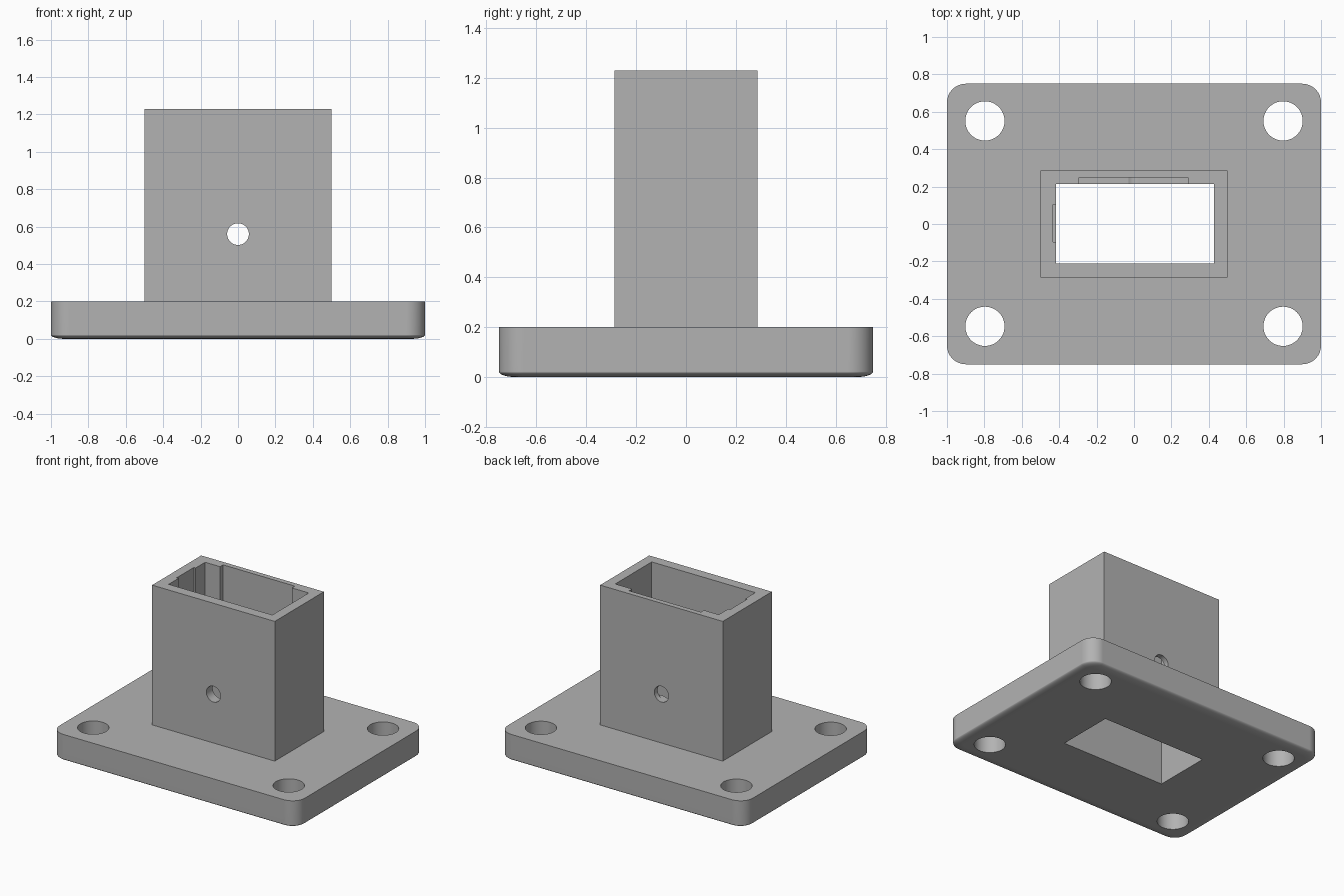
import bpy, bmesh, math
from mathutils import Vector

if "Cube" in bpy.data.objects:
    bpy.data.objects.remove(bpy.data.objects["Cube"])

grey = bpy.data.materials.new("plain grey")
grey.use_nodes = True
COLOUR = (0.45, 0.45, 0.45, 1)
grey.diffuse_color = COLOUR
grey.node_tree.nodes["Principled BSDF"].inputs["Base Color"].default_value = COLOUR


def finish(bm, name):
    bmesh.ops.recalc_face_normals(bm, faces=bm.faces)
    mesh = bpy.data.meshes.new(name)
    bm.to_mesh(mesh)
    bm.free()
    mesh.materials.append(grey)
    obj = bpy.data.objects.new(name, mesh)
    bpy.context.collection.objects.link(obj)
    return obj


def box(name, low, high):
    bm = bmesh.new()
    bmesh.ops.create_cube(bm, size=1)
    low, high = Vector(low), Vector(high)
    for v in bm.verts:
        v.co = (low + high) / 2 + v.co * (high - low)
    return finish(bm, name)


def cylinder(name, centre, radius, depth, along_y=False):
    bm = bmesh.new()
    bmesh.ops.create_cone(bm, cap_ends=True, segments=48, radius1=radius,
                          radius2=radius, depth=depth)
    for v in bm.verts:
        if along_y:
            v.co = Vector((v.co.x, v.co.z, -v.co.y))
        v.co += Vector(centre)
    return finish(bm, name)


def rounded_ring(bm, half_x, half_y, radius, z, steps=8):
    ring = []
    for i, (sx, sy) in enumerate([(1, 1), (-1, 1), (-1, -1), (1, -1)]):
        for k in range(steps + 1):
            a = math.pi / 2 * (i + k / steps)
            ring.append(bm.verts.new((sx * (half_x - radius) + radius * math.cos(a),
                                      sy * (half_y - radius) + radius * math.sin(a), z)))
    return ring


def cut(obj, cutters):
    bpy.ops.object.select_all(action="DESELECT")
    bpy.context.view_layer.objects.active = obj
    obj.select_set(True)
    for c in cutters:
        c.hide_render = True
        mod = obj.modifiers.new("cut", "BOOLEAN")
        mod.operation, mod.solver, mod.object = "DIFFERENCE", "EXACT", c
        bpy.ops.object.modifier_apply(modifier=mod.name)
        bpy.data.objects.remove(c)
    bpy.ops.object.shade_smooth_by_angle(angle=math.radians(35))
    weighted = obj.modifiers.new("clean shading", "WEIGHTED_NORMAL")
    weighted.keep_sharp = True


def slot(low, high):
    return box("slot_cutter", (-0.417, -0.212, low), (0.428, 0.213, high))


# Base plate: rounded corners, shallow rolled lower edge
PLATE_TOP, ROLL_IN, ROLL_UP = 0.2, 0.07, 0.022
bm = bmesh.new()
rings = []
for k in range(7):
    a = math.pi / 2 * k / 6
    inset = ROLL_IN * (1 - math.sin(a))
    rings.append(rounded_ring(bm, 1 - inset, 0.75 - inset, 0.1 - inset,
                              ROLL_UP * (1 - math.cos(a))))
rings.append(rounded_ring(bm, 1, 0.75, 0.1, PLATE_TOP))
for lower, upper in zip(rings, rings[1:]):
    for i in range(len(lower)):
        j = (i + 1) % len(lower)
        bm.faces.new((lower[i], lower[j], upper[j], upper[i]))
bm.faces.new(rings[0][::-1])
bm.faces.new(rings[-1])
base_plate = finish(bm, "base_plate")
bolt_holes = [cylinder("bolt_hole_cutter", (x, y, 0.1), 0.105, 0.6)
              for x in (-0.797, 0.797) for y in (-0.547, 0.551)]
cut(base_plate, bolt_holes + [slot(-0.2, 0.4)])

# Square socket: through slot, two keyway recesses open at the top, cross hole
RECESS_FLOOR = 0.51
socket = box("socket", (-0.5, -0.286, PLATE_TOP), (0.5, 0.286, 1.23))
cut(socket, [
    slot(0, 1.5),
    box("back_recess_cutter", (-0.295, 0.1, RECESS_FLOOR), (0.29, 0.248, 1.5)),
    box("side_recess_cutter", (-0.432, -0.097, RECESS_FLOOR), (-0.3, 0.103, 1.5)),
    cylinder("pin_hole_cutter", (0, 0, 0.56), 0.058, 1, along_y=True),
])
